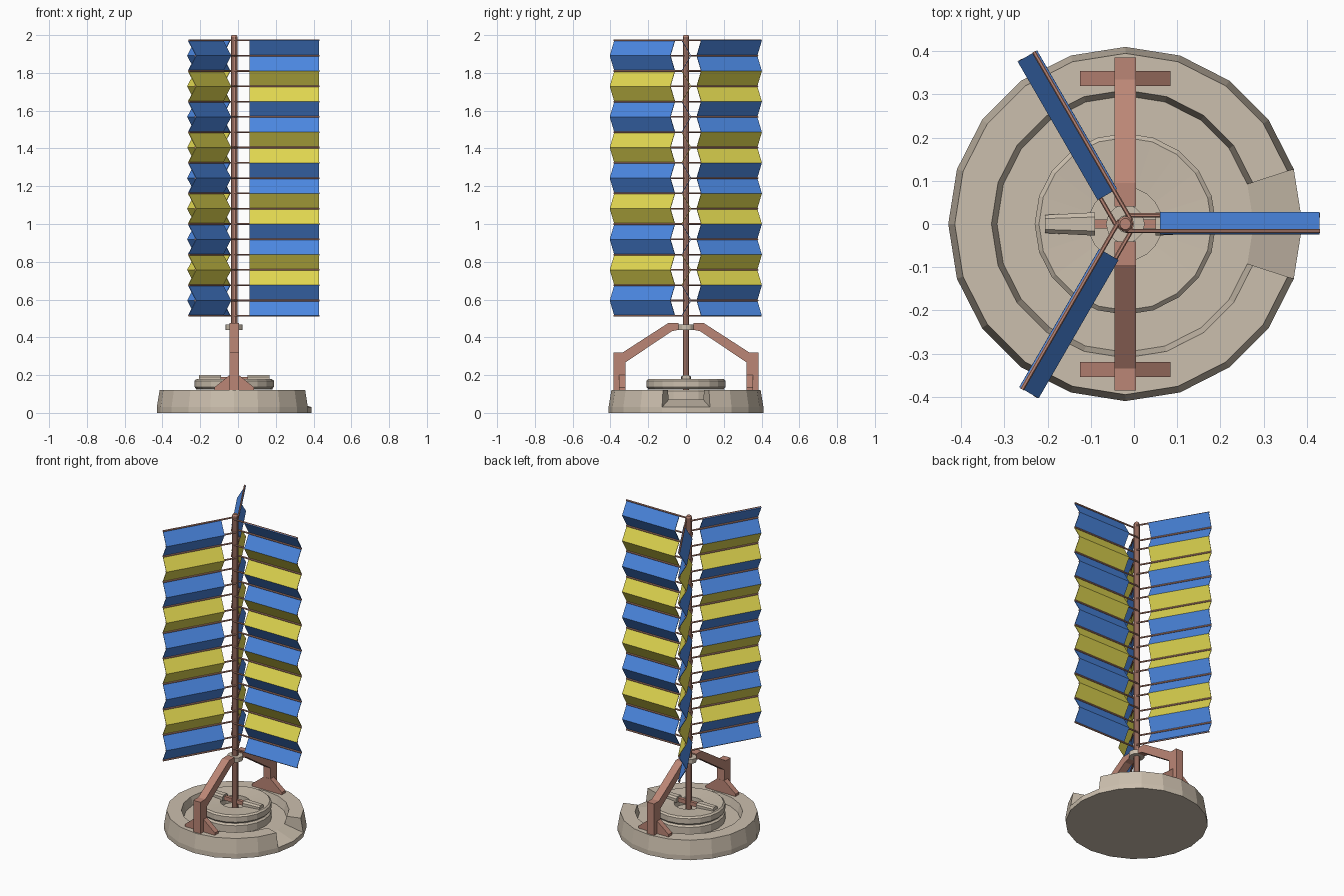
import bpy, bmesh
from math import sin, cos, radians, pi
from mathutils import Matrix, Vector

if "Cube" in bpy.data.objects:
    bpy.data.objects.remove(bpy.data.objects["Cube"])

CX = -0.02  # the vertical axis of the mill


def material(name, rgb):
    m = bpy.data.materials.new(name)
    m.diffuse_color = (*rgb, 1)
    m.use_nodes = True
    m.node_tree.nodes["Principled BSDF"].inputs["Base Color"].default_value = m.diffuse_color
    return m


STONE = material("beige stone", (0.60, 0.52, 0.42))
WOOD = material("reddish wood", (0.50, 0.24, 0.18))
BLUE = material("blue cloth", (0.07, 0.24, 0.74))
YELLOW = material("yellow cloth", (0.74, 0.67, 0.08))


def finish(name, bm, mats, weld=True):
    if weld:
        bmesh.ops.remove_doubles(bm, verts=bm.verts, dist=1e-5)
    bmesh.ops.recalc_face_normals(bm, faces=bm.faces)
    me = bpy.data.meshes.new(name)
    bm.to_mesh(me)
    bm.free()
    for m in mats:
        me.materials.append(m)
    ob = bpy.data.objects.new(name, me)
    ob.location.x = CX
    bpy.context.collection.objects.link(ob)
    return ob


def polar(r, z, a):
    return Vector((r * cos(a), r * sin(a), z))


def add_face(bm, pts):
    out = []
    for p in pts:
        if not any((p - q).length < 1e-6 for q in out):
            out.append(p)
    if len(out) > 2:
        bm.faces.new([bm.verts.new(p) for p in out])


def sweep(bm, profile, a, b):
    for (r0, z0), (r1, z1) in zip(profile, profile[1:]):
        add_face(bm, [polar(r0, z0, a), polar(r0, z0, b), polar(r1, z1, b), polar(r1, z1, a)])


def lathe(name, profile, n, mat):
    bm = bmesh.new()
    for i in range(n):
        sweep(bm, profile, 2 * pi * i / n, 2 * pi * (i + 1) / n)
    return finish(name, bm, [mat])


def prism(name, pts, depth, mat):
    """Extrude a closed outline of 3D points along the depth vector."""
    bm = bmesh.new()
    f = bm.faces.new([bm.verts.new(p) for p in pts])
    ext = bmesh.ops.extrude_face_region(bm, geom=[f])["geom"]
    bmesh.ops.translate(bm, vec=depth, verts=[v for v in ext if isinstance(v, bmesh.types.BMVert)])
    return finish(name, bm, [mat])


# Base: 20-sided dish with a trough; two sectors are cut down into a spout
rim = [(0.41, 0.03), (0.395, 0.12), (0.31, 0.12), (0.297, 0.07)]
step = radians(18)
bm = bmesh.new()
for i in range(20):
    mid = [rim[0], rim[-1]] if i in (0, 19) else rim
    sweep(bm, [(0, 0), (0.41, 0)] + mid + [(0, 0.07)], i * step, (i + 1) * step)
for s in (1, -1):
    add_face(bm, [polar(r, z, s * step) for r, z in rim])
finish("base_dish", bm, [STONE])

# Millstones
lathe("lower_millstone", [(0, 0.065), (0.21, 0.065), (0.21, 0.115), (0.2, 0.125), (0, 0.125)], 20, STONE)
lathe("upper_millstone", [(0.085, 0.126), (0.2, 0.126), (0.21, 0.137), (0.21, 0.17),
                          (0.2, 0.179), (0.085, 0.172), (0.085, 0.126)], 20, STONE)

# Drive bar across the millstone eye, clamped by two stone arms
prism("drive_bar", [Vector((-0.13, y, z)) for y, z in
                    ((-0.01, 0.165), (0.01, 0.165), (0.01, 0.19), (-0.01, 0.19))],
      Vector((0.26, 0, 0)), WOOD)
for s, side in ((-1, "left"), (1, "right")):
    bm = bmesh.new()
    rings = []
    for x, w in ((0.07, 0.027), (0.186, 0.021)):
        rings.append([bm.verts.new((s * x, y, z)) for y, z in
                      ((-w, 0.165), (w, 0.165), (w, 0.19), (w * .6, 0.2), (-w * .6, 0.2), (-w, 0.19))])
    for k in range(6):
        j = (k + 1) % 6
        bm.faces.new((rings[0][k], rings[0][j], rings[1][j], rings[1][k]))
    for r in rings:
        bm.faces.new(r)
    finish(side + "_drive_arm", bm, [STONE])

# Support legs with cross feet
leg = [(0.04, 0.475), (0.095, 0.475), (0.335, 0.32), (0.385, 0.32), (0.385, 0.115),
       (0.32, 0.115), (0.32, 0.268), (0.075, 0.432), (0.04, 0.44)]
foot = [(-0.105, 0.115), (0.105, 0.115), (0.105, 0.135), (0.025, 0.2), (-0.025, 0.2), (-0.105, 0.135)]
for s, side in ((-1, "front"), (1, "back")):
    prism(side + "_leg", [Vector((-0.025, s * y, z)) for y, z in leg], Vector((0.05, 0, 0)), WOOD)
    prism(side + "_foot", [Vector((x, s * 0.319, z)) for x, z in foot], Vector((0, s * 0.035, 0)), WOOD)

# Bearing collar and mast
lathe("bearing_collar", [(0.019, 0.44), (0.045, 0.44), (0.045, 0.468), (0.019, 0.468), (0.019, 0.44)], 12, STONE)
lathe("mast", [(0, 0.125), (0.018, 0.125), (0.018, 1.99), (0.013, 2.0), (0, 2.0)], 10, WOOD)

# Three folded sails with a rod at every fold
TOP, N, H = 1.972, 18, 0.081
for k in range(3):
    rot = Matrix.Rotation(radians(120 * k), 4, 'Z')
    bm = bmesh.new()
    rows = []
    for i in range(N + 1):
        y = -0.022 if i % 2 == 0 else 0.026
        rows.append([bm.verts.new(rot @ Vector((x, y, TOP - i * H))) for x in (0.08, 0.45)])
    for i in range(N):
        f = bm.faces.new((rows[i][0], rows[i + 1][0], rows[i + 1][1], rows[i][1]))
        f.material_index = (i // 2) % 2
    sail = finish("sail_%d" % (k + 1), bm, [BLUE, YELLOW])
    solid = sail.modifiers.new("thickness", 'SOLIDIFY')
    solid.thickness = 0.004
    solid.offset = 0

    bm = bmesh.new()
    for i in range(N + 1):
        y = -0.016 if i % 2 == 0 else 0.02
        m = rot @ Matrix.Translation((0.2255, y, TOP - i * H)) @ Matrix.Rotation(pi / 2, 4, 'Y')
        bmesh.ops.create_cone(bm, cap_ends=True, segments=6, radius1=0.005, radius2=0.005,
                              depth=0.451, matrix=m)
    finish("sail_rods_%d" % (k + 1), bm, [WOOD], weld=False)
